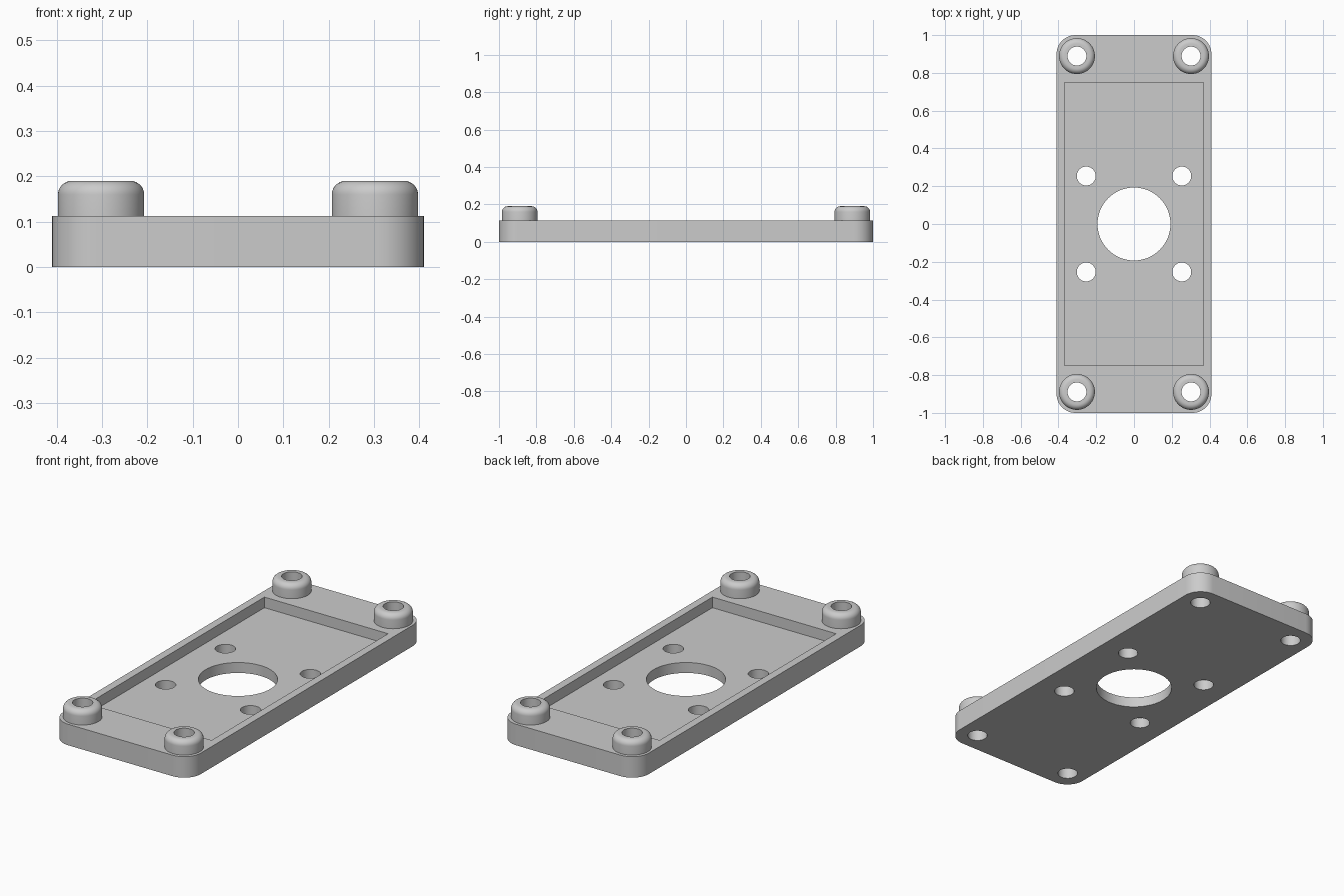
import bpy, bmesh, math

if "Cube" in bpy.data.objects:
    bpy.data.objects.remove(bpy.data.objects["Cube"])

HALF_X, HALF_Y, CORNER = 0.41, 1.0, 0.10
PLATE_TOP, POCKET_FLOOR, BOSS_TOP = 0.113, 0.056, 0.19
BOSS_X, BOSS_Y, BOSS_R, FILLET = 0.302, 0.889, 0.095, 0.03
HOLE_R, SEG = 0.05, 64

grey = bpy.data.materials.new("grey")
grey.diffuse_color = (0.6, 0.6, 0.6, 1)
grey.use_nodes = True
grey.node_tree.nodes["Principled BSDF"].inputs["Base Color"].default_value = grey.diffuse_color


def make_object(name, bm):
    bmesh.ops.recalc_face_normals(bm, faces=bm.faces)
    mesh = bpy.data.meshes.new(name)
    bm.to_mesh(mesh)
    bm.free()
    mesh.materials.append(grey)
    ob = bpy.data.objects.new(name, mesh)
    bpy.context.collection.objects.link(ob)
    return ob


def prism(name, outline, z0, z1):
    bm = bmesh.new()
    face = bm.faces.new([bm.verts.new((x, y, z0)) for x, y in outline])
    ext = bmesh.ops.extrude_face_region(bm, geom=[face])
    for v in ext["geom"]:
        if isinstance(v, bmesh.types.BMVert):
            v.co.z = z1
    return make_object(name, bm)


def circle(cx, cy, r):
    return [(cx + r * math.cos(2 * math.pi * i / SEG),
             cy + r * math.sin(2 * math.pi * i / SEG)) for i in range(SEG)]


def cut(target, cutter):
    mod = target.modifiers.new("cut", "BOOLEAN")
    mod.operation, mod.solver, mod.object = "DIFFERENCE", "EXACT", cutter
    bpy.context.view_layer.objects.active = target
    bpy.ops.object.modifier_apply(modifier=mod.name)
    bpy.data.objects.remove(cutter)


def smooth(ob):
    bpy.ops.object.select_all(action="DESELECT")
    ob.select_set(True)
    bpy.context.view_layer.objects.active = ob
    bpy.ops.object.shade_smooth_by_angle(angle=math.radians(30))


# Base plate with rounded corners
outline = []
for k, (sx, sy) in enumerate([(1, 1), (-1, 1), (-1, -1), (1, -1)]):
    for i in range(13):
        a = math.pi / 2 * (k + i / 12)
        outline.append((sx * (HALF_X - CORNER) + CORNER * math.cos(a),
                        sy * (HALF_Y - CORNER) + CORNER * math.sin(a)))
plate = prism("base_plate", outline, 0, PLATE_TOP)

# Recessed pocket
px, py = 0.368, 0.75
cut(plate, prism("pocket_cutter", [(-px, -py), (px, -py), (px, py), (-px, py)],
                 POCKET_FLOOR, 0.3))

# Central opening, mounting holes and corner holes
holes = [(0, 0, 0.193)]
for sx in (-1, 1):
    for sy in (-1, 1):
        holes += [(sx * 0.253, sy * 0.254, HOLE_R),
                  (sx * BOSS_X, sy * BOSS_Y, HOLE_R)]
for x, y, r in holes:
    cut(plate, prism("hole_cutter", circle(x, y, r), -0.1, 0.3))
smooth(plate)

# Corner bosses: hollow posts with a rounded top edge
profile = [(HOLE_R, PLATE_TOP), (HOLE_R, BOSS_TOP)]
for i in range(9):
    a = math.pi / 2 * (1 - i / 8)
    profile.append((BOSS_R - FILLET + FILLET * math.cos(a),
                    BOSS_TOP - FILLET + FILLET * math.sin(a)))
profile.append((BOSS_R, PLATE_TOP))
for sx, side in ((-1, "left"), (1, "right")):
    for sy, end in ((-1, "front"), (1, "back")):
        bm = bmesh.new()
        rings = [[bm.verts.new((x, y, z)) for x, y in
                  circle(sx * BOSS_X, sy * BOSS_Y, r)] for r, z in profile]
        for lo, hi in zip(rings, rings[1:] + rings[:1]):
            for i in range(SEG):
                j = (i + 1) % SEG
                bm.faces.new((lo[i], lo[j], hi[j], hi[i]))
        smooth(make_object(f"boss_{end}_{side}", bm))
